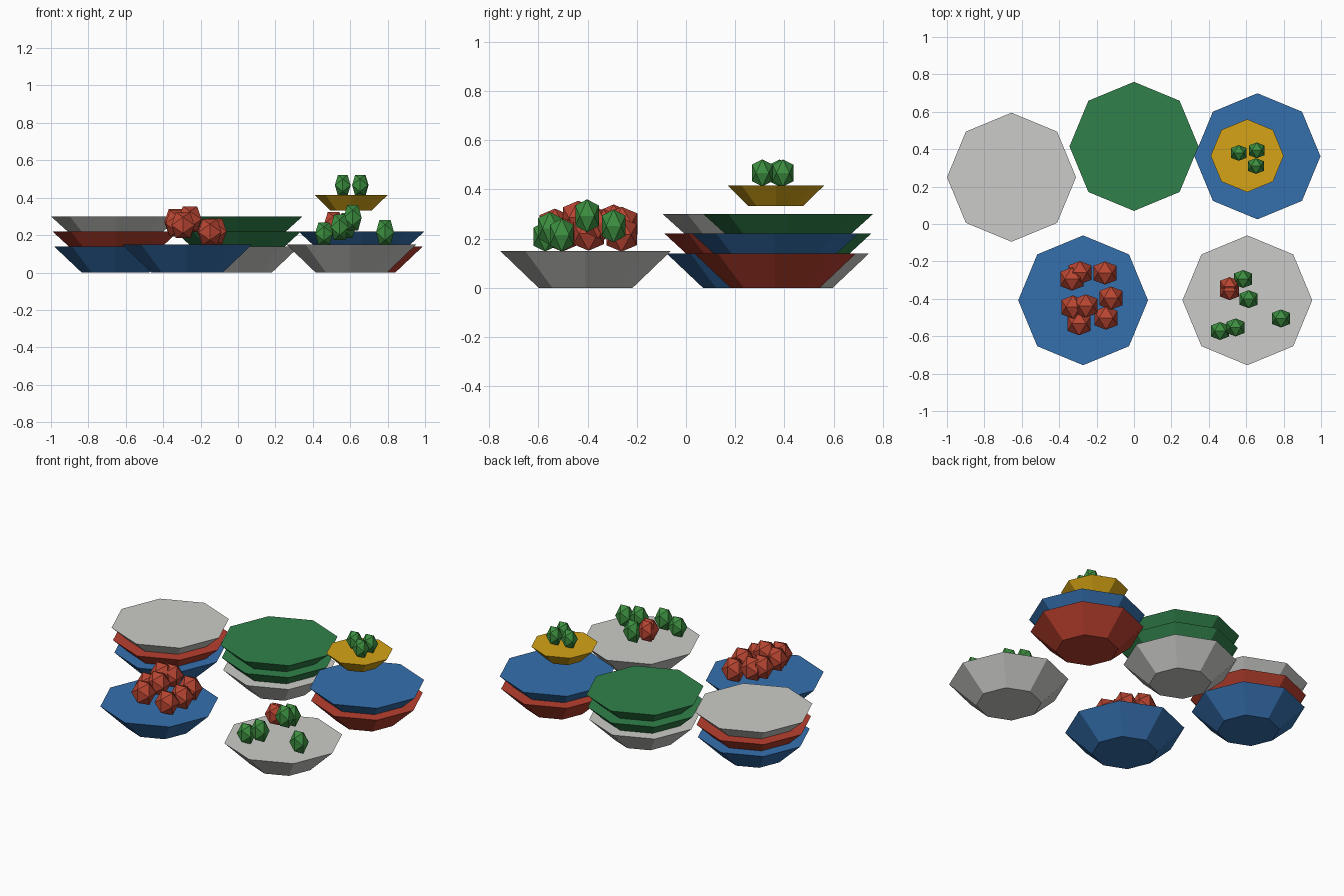
import bpy, bmesh, math

if "Cube" in bpy.data.objects:
    bpy.data.objects.remove(bpy.data.objects["Cube"])


def material(name, color):
    m = bpy.data.materials.new(name)
    m.diffuse_color = (*color, 1)
    m.use_nodes = True
    m.node_tree.nodes["Principled BSDF"].inputs["Base Color"].default_value = m.diffuse_color
    return m


BLUE = material("blue glaze", (0.035, 0.16, 0.42))
GREY = material("pale grey glaze", (0.60, 0.60, 0.58))
GREEN = material("green glaze", (0.03, 0.22, 0.07))
RED = material("red glaze", (0.48, 0.05, 0.027))
YELLOW = material("yellow glaze", (0.67, 0.37, 0.008))
RED_FRUIT = material("red fruit", (0.48, 0.06, 0.032))
GREEN_FRUIT = material("green fruit", (0.045, 0.27, 0.05))


def finish(bm, name, loc, mat):
    bmesh.ops.recalc_face_normals(bm, faces=bm.faces)
    me = bpy.data.meshes.new(name)
    bm.to_mesh(me)
    bm.free()
    me.materials.append(mat)
    ob = bpy.data.objects.new(name, me)
    ob.location = loc
    bpy.context.collection.objects.link(ob)


def dish(name, x, y, z, r, h, mat, taper=0.55):
    """Eight-sided flared dish, corners on the axes."""
    bm = bmesh.new()
    rings = []
    for radius, level in ((r * taper, 0), (r, h)):
        rings.append([bm.verts.new((radius * math.cos(i * math.pi / 4),
                                    radius * math.sin(i * math.pi / 4), level)) for i in range(8)])
    low, top = rings
    bm.faces.new(low[::-1])
    bm.faces.new(top)
    for i in range(8):
        j = (i + 1) % 8
        bm.faces.new((low[i], low[j], top[j], top[i]))
    finish(bm, name, (x, y, z), mat)


def fruit(name, loc, half, half_z, mat):
    """Twenty-sided fruit, stretched upward."""
    k = 2 / (1 + math.sqrt(5))
    bm = bmesh.new()
    for a in (-1, 1):
        for b in (-1, 1):
            for p in ((a * k, 0, b), (a, b * k, 0), (0, a, b * k)):
                bm.verts.new((p[0] * half, p[1] * half, p[2] * half_z))
    bmesh.ops.convex_hull(bm, input=bm.verts)
    finish(bm, name, loc, mat)


# Stacks of nested dishes at the back
stacks = {
    "left": (-0.655, 0.25, (BLUE, RED, GREY)),
    "middle": (0.0, 0.415, (GREY, GREEN, GREEN)),
    "right": (0.66, 0.362, (RED, BLUE)),
}
for side, (x, y, mats) in stacks.items():
    for i, mat in enumerate(mats):
        dish(f"{side}_stack_dish_{i + 1}", x, y, 0.08 * i, 0.329 + 0.008 * i, 0.14, mat)

# Serving dishes at the front and the small raised dish
dish("fruit_dish_blue", -0.272, -0.408, 0, 0.347, 0.15, BLUE)
dish("fruit_dish_grey", 0.606, -0.408, 0, 0.347, 0.15, GREY)
dish("small_yellow_dish", 0.605, 0.365, 0.333, 0.195, 0.082, YELLOW, 0.575)

# Pile of red fruit
for i, p in enumerate([(-0.332, -0.294, 0.27), (-0.289, -0.26, 0.26), (-0.155, -0.262, 0.216),
                       (-0.326, -0.444, 0.262), (-0.257, -0.438, 0.285), (-0.123, -0.396, 0.22),
                       (-0.15, -0.503, 0.216), (-0.294, -0.533, 0.253)]):
    fruit(f"red_fruit_{i + 1}", p, 0.062, 0.069, RED_FRUIT)

# Mixed fruit on the grey dish
for i, p in enumerate([(0.583, -0.294, 0.252), (0.613, -0.402, 0.293), (0.786, -0.505, 0.215),
                       (0.543, -0.553, 0.242), (0.46, -0.572, 0.208)]):
    fruit(f"green_fruit_{i + 1}", p, 0.048, 0.067 if i < 4 else 0.06, GREEN_FRUIT)
for i, p in enumerate([(0.511, -0.334, 0.258), (0.511, -0.357, 0.262)]):
    fruit(f"mixed_red_fruit_{i + 1}", p, 0.05, 0.062, RED_FRUIT)

# Small green fruit on the yellow dish
for i, p in enumerate([(0.56, 0.38, 0.467), (0.656, 0.394, 0.467), (0.652, 0.31, 0.467)]):
    fruit(f"small_green_fruit_{i + 1}", p, 0.042, 0.055, GREEN_FRUIT)
